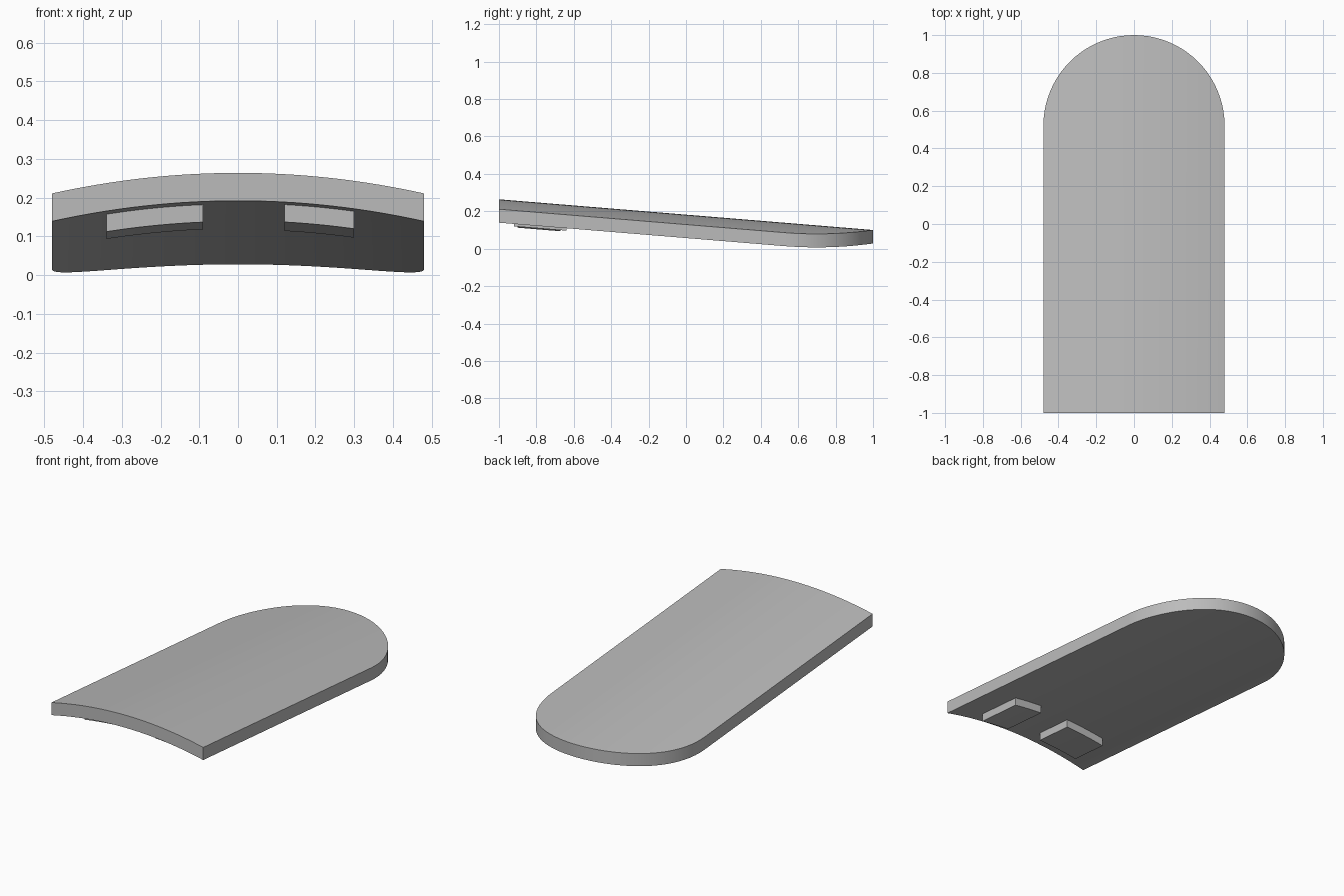
import bpy, bmesh, math

cube = bpy.data.objects.get("Cube")
if cube:
    bpy.data.objects.remove(cube, do_unlink=True)

HALF, FRONT, ARC_Y = 0.48, -1.0, 0.52
THICK, SLOPE, CAMBER, CREST = 0.072, 0.082, 0.053, 0.264

grey = bpy.data.materials.new("plain_grey")
grey.use_nodes = True
grey.diffuse_color = (0.5, 0.5, 0.5, 1)
grey.node_tree.nodes["Principled BSDF"].inputs["Base Color"].default_value = (0.5, 0.5, 0.5, 1)


def top_z(x, y):
    """Cambered surface falling towards the back."""
    return CREST - CAMBER * (x / HALF) ** 2 - SLOPE * (y - FRONT)


def slab(name, xs, front, back, upper, lower):
    """Closed slab of strips along y, following the cambered surface."""
    bm = bmesh.new()
    rows = []
    for x in xs:
        corners = [(front, upper), (back(x), upper), (back(x), lower), (front, lower)]
        rows.append([bm.verts.new((x, y, top_z(x, y) - d)) for y, d in corners])
    for a, b in zip(rows, rows[1:]):
        for i in range(4):
            j = (i + 1) % 4
            bm.faces.new((a[i], a[j], b[j], b[i]))
    bm.faces.new(rows[0])
    bm.faces.new(rows[-1][::-1])
    bmesh.ops.recalc_face_normals(bm, faces=bm.faces[:])
    mesh = bpy.data.meshes.new(name)
    bm.to_mesh(mesh)
    bm.free()
    mesh.materials.append(grey)
    obj = bpy.data.objects.new(name, mesh)
    bpy.context.collection.objects.link(obj)
    bpy.ops.object.select_all(action='DESELECT')
    obj.select_set(True)
    bpy.context.view_layer.objects.active = obj
    bpy.ops.object.shade_smooth_by_angle(angle=math.radians(30))
    return obj


# Curved plate with a rounded back end
columns = [-HALF * math.cos(math.pi * i / 40) for i in range(41)]
slab("curved_plate", columns, FRONT,
     lambda x: ARC_Y + math.sqrt(max(0, HALF ** 2 - x * x)), 0, THICK)

# Plain raised pads on the underside
for name, x0, x1, y0, y1 in (("right_pad", -0.34, -0.09, -0.9, -0.67),
                             ("left_pad", 0.12, 0.30, -0.92, -0.64)):
    xs = [x0 + (x1 - x0) * i / 6 for i in range(7)]
    slab(name, xs, y0, lambda x, y=y1: y, THICK - 0.01, THICK + 0.045)
